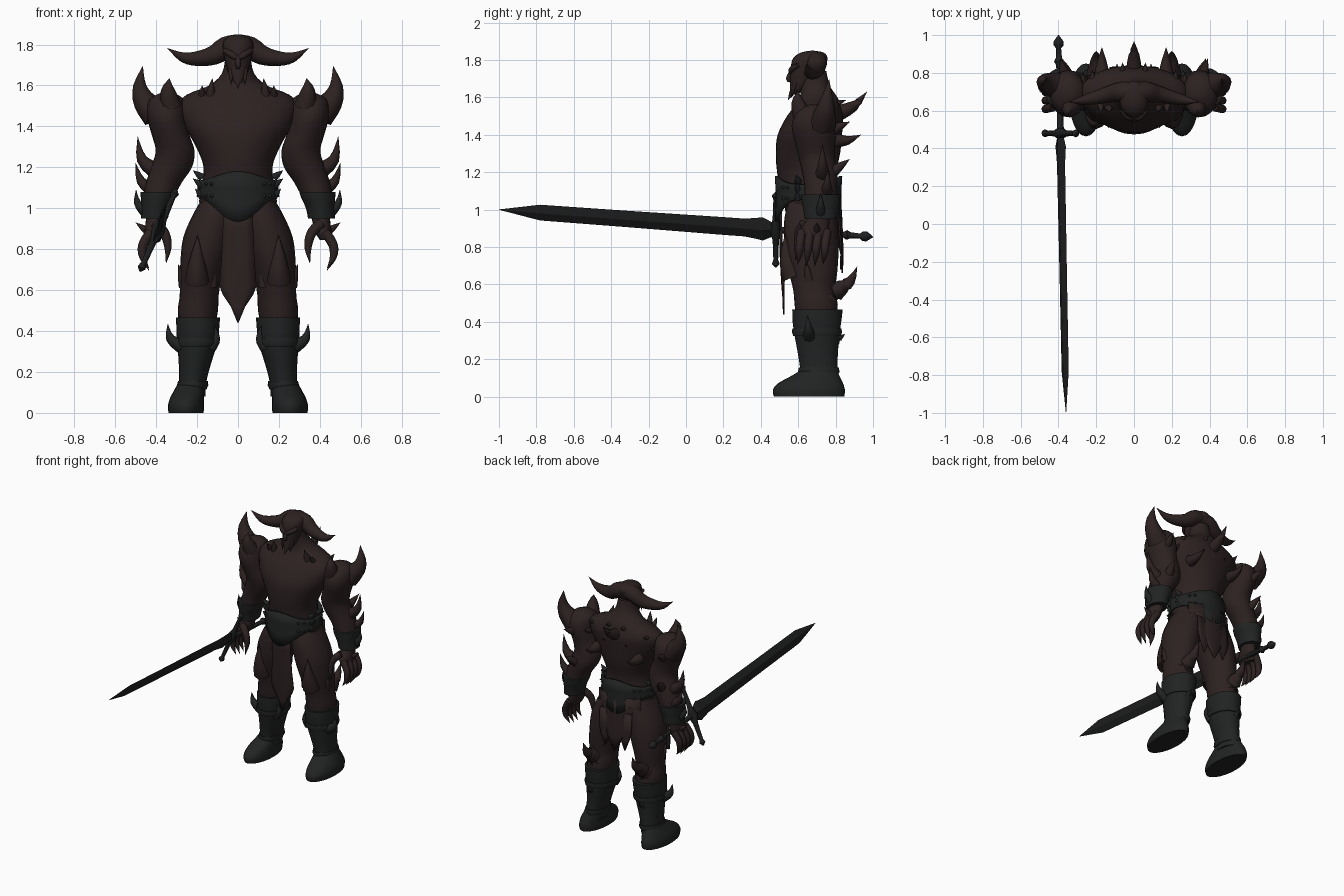
import bpy, math
from mathutils import Vector


def material(name, rgb):
    m = bpy.data.materials.new(name)
    m.diffuse_color = (*rgb, 1)
    return m


SKIN = material("dark_hide", (0.026, 0.0155, 0.0155))
LEATHER = material("black_leather", (0.0155, 0.0165, 0.0165))
STEEL = material("black_steel", (0.0135, 0.014, 0.014))


def make(name, verts, faces, mat, mirror=False, thick=0.0, angle=50):
    me = bpy.data.meshes.new(name)
    me.from_pydata(verts, [], faces)
    me.materials.append(mat)
    ob = bpy.data.objects.new(name, me)
    bpy.context.collection.objects.link(ob)
    if thick:
        s = ob.modifiers.new("thickness", 'SOLIDIFY')
        s.thickness, s.offset = thick, 0
    if mirror:
        ob.modifiers.new("mirror", 'MIRROR').use_clip = False
    bpy.ops.object.select_all(action='DESELECT')
    bpy.context.view_layer.objects.active = ob
    ob.select_set(True)
    if angle:
        bpy.ops.object.shade_smooth_by_angle(angle=math.radians(angle))
    return ob


def spline(pts, sub):
    """Catmull-Rom through tuples of any length."""
    out = []
    for i in range(len(pts) - 1):
        a, b, c, d = pts[max(i - 1, 0)], pts[i], pts[i + 1], pts[min(i + 2, len(pts) - 1)]
        for k in range(sub):
            t = k / sub
            out.append([0.5 * (2 * q + (r - p) * t + (2 * p - 5 * q + 4 * r - s) * t * t
                               + (3 * q - p - 3 * r + s) * t ** 3) for p, q, r, s in zip(a, b, c, d)])
    return out + [list(pts[-1])]


def bridge(rings, n):
    faces = [(r * n + i, r * n + (i + 1) % n, (r + 1) * n + (i + 1) % n, (r + 1) * n + i)
             for r in range(rings - 1) for i in range(n)]
    return faces + [tuple(range(n))[::-1], tuple(range((rings - 1) * n, rings * n))]


def loft(name, pts, mat, mirror=False, n=20, sub=3):
    """Stack of level ellipses: (x, y, z, rx, ry), listed from bottom to top."""
    rows = spline(sorted(pts, key=lambda p: p[2]), sub)
    verts = [(x + max(rx, .001) * math.cos(2 * math.pi * i / n),
              y + max(ry, .001) * math.sin(2 * math.pi * i / n), z)
             for x, y, z, rx, ry in rows for i in range(n)]
    return make(name, verts, bridge(len(rows), n), mat, mirror)


def tube(name, pts, mat, mirror=False, n=8, sub=3, angle=50):
    """Round section swept along a path: (x, y, z, r)."""
    rows = spline(pts, sub)
    verts = []
    for i, (x, y, z, r) in enumerate(rows):
        t = Vector(rows[min(i + 1, len(rows) - 1)][:3]) - Vector(rows[max(i - 1, 0)][:3])
        t.normalize()
        ref = Vector((0, 1, 0)) if abs(t.y) < 0.8 else Vector((1, 0, 0))
        u = t.cross(ref).normalized()
        v = t.cross(u)
        for k in range(n):
            a = 2 * math.pi * k / n
            verts.append(Vector((x, y, z)) + (u * math.cos(a) + v * math.sin(a)) * max(r, .0008))
    return make(name, verts, bridge(len(rows), n), mat, mirror, angle=angle)


def spike(name, base, tip, r, mat=SKIN, mirror=True, bend=(0, 0, 0)):
    b, t = Vector(base), Vector(tip)
    m = (b + t) / 2 + Vector(bend)
    return tube(name, [(*b, r), (*m, r * .62), (*t, 0)], mat, mirror)


# Torso and neck
loft("torso", [(0, .67, .88, .10, .12), (0, .67, 1.0, .185, .14), (0, .655, 1.1, .18, .15),
               (0, .645, 1.2, .168, .158), (0, .652, 1.3, .205, .172), (0, .662, 1.4, .26, .172),
               (0, .69, 1.5, .29, .15), (0, .705, 1.555, .25, .12), (0, .71, 1.6, .14, .10),
               (0, .69, 1.66, .078, .08), (0, .68, 1.74, .062, .07)], SKIN, n=32)

# Head with brows, nose and chin tusks
loft("head", [(0, .575, 1.615, .02, .02), (0, .60, 1.65, .042, .045), (0, .63, 1.70, .058, .073),
              (0, .65, 1.76, .072, .09), (0, .665, 1.81, .075, .092), (0, .675, 1.84, .045, .06),
              (0, .675, 1.85, .005, .005)], SKIN)
tube("brow", [(.008, .562, 1.735, .014), (.035, .567, 1.752, .016), (.066, .60, 1.772, .012)], SKIN, True)
tube("nose", [(0, .567, 1.745, .01), (0, .548, 1.70, .014), (0, .565, 1.685, .008)], SKIN)
spike("chin_tusk", (0, .575, 1.64), (0, .545, 1.585), .018, mirror=False)
spike("cheek_tusk", (.035, .585, 1.68), (.033, .562, 1.60), .014)
tube("head_horn", [(.0, .69, 1.795, .055), (.06, .70, 1.783, .055), (.12, .69, 1.747, .047),
                   (.2, .67, 1.731, .036), (.27, .655, 1.738, .024), (.345, .645, 1.782, 0)],
     SKIN, True, n=12)

# Arms
loft("arm", [(.345, .70, 1.565, .03, .03), (.35, .695, 1.53, .085, .095), (.35, .69, 1.45, .095, .125),
             (.33, .69, 1.36, .092, .108), (.307, .70, 1.28, .095, .098), (.325, .715, 1.2, .10, .095),
             (.36, .72, 1.13, .088, .088), (.385, .72, 1.06, .075, .085), (.40, .72, 1.0, .06, .075),
             (.405, .71, .95, .045, .06), (.415, .685, .89, .042, .078), (.43, .68, .845, .03, .075)],
     SKIN, True)
loft("bracer", [(.408, .72, .95, .066, .086), (.402, .72, 1.0, .07, .093),
                (.392, .72, 1.05, .083, .103), (.388, .72, 1.08, .088, .106)], LEATHER, True)
for i in range(4):
    y = .61 + .045 * i
    tube("finger", [(.425, y + .01, .885, .024), (.465, y, .82, .023), (.465, y - .005, .76, .017),
                    (.435, y - .012, .69 + .012 * abs(i - 1.5), 0)], SKIN, True)
tube("thumb", [(.405, .63, .925, .026), (.36, .605, .88, .024), (.342, .595, .81, .018),
               (.352, .585, .73, 0)], SKIN, True)

# Shoulder, arm and back spikes
tube("shoulder_horn", [(.40, .73, 1.46, .075), (.458, .745, 1.525, .056), (.48, .755, 1.60, .032),
                       (.465, .765, 1.695, 0)], SKIN, True, n=10)
spike("front_shoulder_horn", (.33, .625, 1.50), (.335, .60, 1.635), .055, bend=(.01, -.015, .01))
spike("collar_spike", (.135, .62, 1.55), (.125, .595, 1.635), .024)
spike("outer_collar_spike", (.175, .63, 1.55), (.175, .59, 1.60), .02)
spike("upper_arm_spike", (.40, .73, 1.18), (.49, .73, 1.35), .042, bend=(.025, 0, -.025))
spike("forearm_spike", (.42, .75, 1.09), (.50, .76, 1.22), .035, bend=(.015, 0, -.02))
spike("elbow_spike", (.35, .78, 1.20), (.38, .875, 1.27), .035)
spike("tricep_spike", (.36, .77, 1.42), (.39, .875, 1.47), .035)
spike("bracer_spike", (.455, .72, .985), (.498, .72, 1.09), .028, LEATHER, bend=(.015, 0, -.01))
spike("wrist_spike", (.445, .70, .89), (.50, .70, .93), .02)
spike("nape_spike", (0, .80, 1.51), (0, .967, 1.63), .045, mirror=False, bend=(0, .015, -.015))
spike("shoulder_blade_spike", (.17, .79, 1.37), (.17, .935, 1.40), .04, bend=(0, 0, -.015))
for x, z in ((.06, 1.56), (.09, 1.44), (.22, 1.52), (.27, 1.44)):
    spike("back_stud", (x, .80 - .25 * x, z), (x, .87 - .25 * x, z + .025), .022)

# Belt: a band that dips to a point in front and behind
N = 48
rows = []
for k in range(4):
    for i in range(N):
        a = 2 * math.pi * i / N
        f = abs(math.sin(a)) ** 4
        top, low = 1.135 + .045 * f, 1.055 - .12 * f
        s = 1 + .03 * (k in (0, 3))
        rows.append((.19 * s * math.cos(a), .655 + .168 * s * math.sin(a), low + (top - low) * k / 3))
make("belt", rows, bridge(4, N)[:-2], LEATHER, thick=.015)
for z in (1.06, 1.11, 1.15):
    for y in (.60, .69):
        spike("belt_spike", (.175, y, z), (.22 - .01 * (z < 1.1), y - .01, z + .035), .02, LEATHER)
for z in (1.06, 1.12):
    for x, y in ((.125, .525), (.15, .55), (.125, .785), (.15, .76)):
        spike("belt_stud", (x, y, z), (x * 1.1, y + .016 * (1 if y > .65 else -1), z), .013, LEATHER)


# Hanging cloths: rows of (z, half width, y), bowed around the body
def cloth(name, rows, bow, x0=0, mirror=False):
    verts = [(x0 + w * u, y + bow * (w * u) ** 2, z) for z, w, y in rows for u in (-1, -.5, 0, .5, 1)]
    faces = [(5 * r + i, 5 * r + i + 1, 5 * r + i + 6, 5 * r + i + 5)
             for r in range(len(rows) - 1) for i in range(4)]
    make(name, verts, faces, SKIN, mirror, thick=.008)


cloth("front_loincloth", [(1.02, .07, .50), (.9, .074, .502), (.75, .08, .505), (.62, .09, .512),
                          (.58, .075, .515), (.52, .035, .52), (.44, .002, .522)], 1.5)
cloth("back_loincloth", [(1.06, .17, .825), (.95, .17, .832), (.85, .13, .836), (.77, .07, .838),
                         (.66, .002, .836)], -2)
cloth("back_cloth_strip", [(.95, .05, .82), (.82, .05, .828), (.76, .035, .83), (.68, .002, .828)],
      -1, .08, True)

# Legs
loft("leg", [(.10, .67, 1.04, .08, .12), (.115, .665, .96, .11, .138), (.143, .668, .86, .124, .145),
             (.165, .672, .76, .115, .143), (.182, .68, .66, .102, .128), (.19, .685, .57, .095, .112),
             (.196, .695, .5, .098, .115), (.2, .70, .4, .085, .11)], SKIN, True)
tube("knee_horn", [(.2, .575, .64, .06), (.2, .552, .70, .05), (.2, .535, .78, .028),
                   (.198, .53, .87, 0)], SKIN, True)
spike("outer_knee_spike", (.26, .66, .62), (.292, .64, .725), .03)
spike("inner_knee_spike", (.13, .61, .62), (.11, .585, .735), .03)
tube("calf_horn", [(.2, .76, .53, .065), (.2, .82, .575, .045), (.2, .88, .62, .026),
                   (.2, .915, .695, 0)], SKIN, True)

# Boots with cuffs, straps and thorns
loft("boot_shaft", [(.195, .703, .465, .107, .135), (.197, .70, .40, .104, .13), (.2, .70, .33, .096, .12),
                    (.212, .705, .23, .077, .107), (.222, .71, .15, .067, .10),
                    (.228, .71, .08, .068, .10)], LEATHER, True)
loft("boot_cuff", [(.2, .70, .325, .102, .127), (.198, .70, .345, .109, .134),
                   (.197, .70, .365, .106, .131)], LEATHER, True, sub=1)
loft("ankle_strap", [(.224, .71, .115, .07, .104), (.222, .71, .135, .077, .111),
                     (.22, .71, .155, .073, .107)], LEATHER, True, sub=1)
loft("foot", [(.254, .658, 0, .086, .188), (.254, .657, .035, .088, .193), (.25, .665, .07, .083, .175),
              (.24, .688, .105, .075, .135), (.23, .71, .14, .066, .098)], LEATHER, True, n=24)
spike("outer_boot_thorn", (.275, .66, .325), (.343, .65, .435), .036, LEATHER, bend=(.022, 0, -.015))
spike("inner_boot_thorn", (.135, .64, .32), (.115, .62, .43), .03, LEATHER, bend=(-.02, 0, -.01))
spike("rear_boot_thorn", (.21, .79, .29), (.21, .85, .335), .028, LEATHER)

# Sword: diamond-section blade along y, slanted guard, grip and pommel
WIDE, FLAT = Vector((.406, 0, .914)), Vector((.914, 0, -.406))


def sword_axis(y):
    return Vector((-.38 - .02 * y, y, .927 - .073 * y))


blade = [(.50, .022, .016), (.455, .045, .018), (.41, .068, .018), (.37, .060, .016), (.31, .052, .014),
         (.2, .052, .013), (-.3, .048, .012), (-.78, .046, .011), (-1.0, .001, .001)]
verts = []
for y, w, t in blade:
    c = sword_axis(y)
    verts += [c + WIDE * w, c + FLAT * t, c - WIDE * w, c - FLAT * t]
make("sword_blade", verts, bridge(len(blade), 4), STEEL, angle=0)
tube("sword_grip", [(*sword_axis(y), r) for y, r in
                    ((.47, .02), (.55, .017), (.7, .016), (.84, .015), (.86, .026), (.88, .016), (.93, .013),
                     (.945, .026), (.965, .027), (.985, .013), (1.0, .002))], STEEL, sub=1)
mid = sword_axis(.48)
tube("sword_guard", [(*(mid + WIDE * d), r) for d, r in
                     ((-.22, .004), (-.20, .021), (-.175, .013), (-.06, .017), (0, .034), (.06, .017),
                      (.175, .013), (.20, .021), (.22, .004))], STEEL, sub=1)
